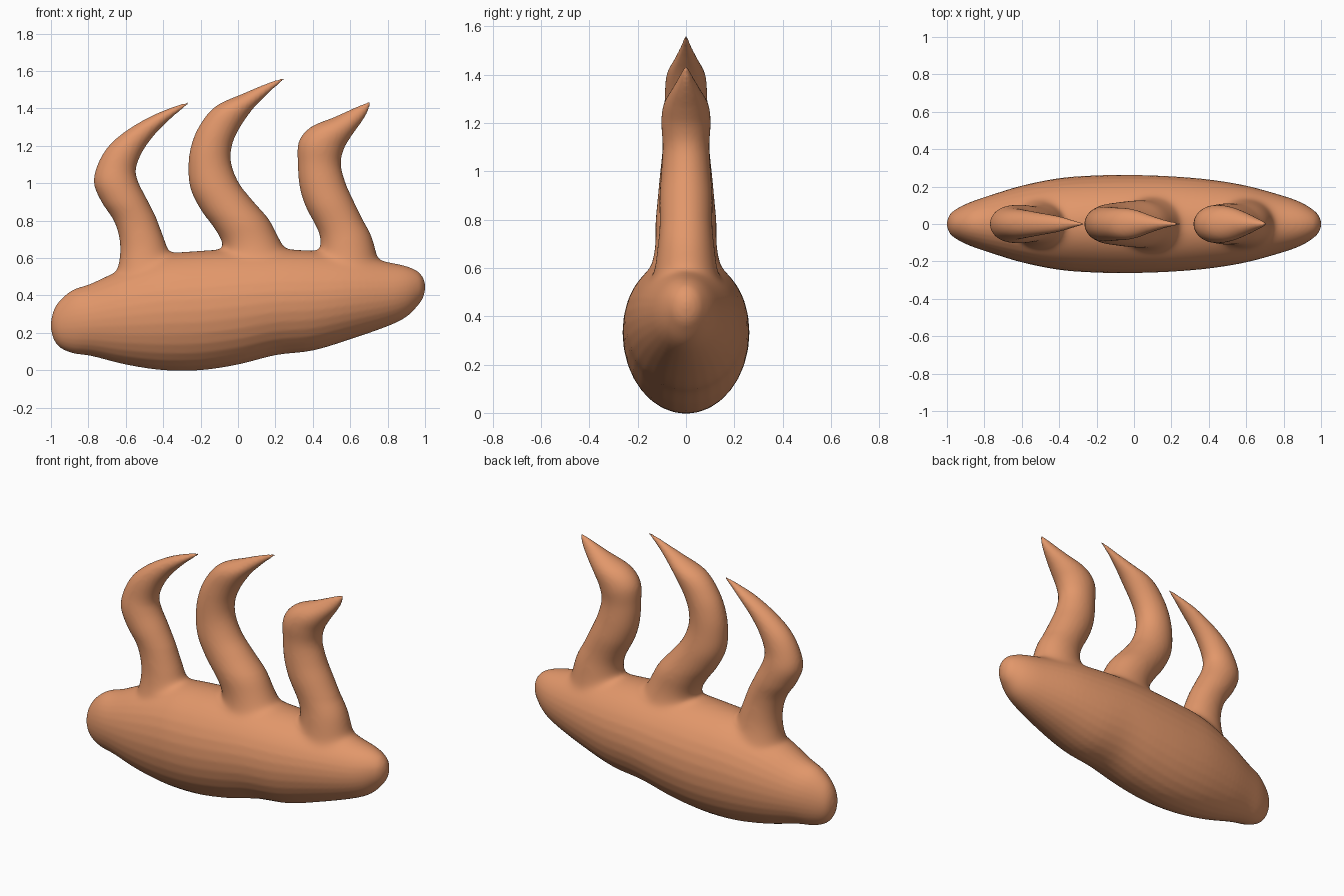
import bpy, bmesh, math
from mathutils import Vector

old = bpy.data.objects.get("Cube")
if old:
    bpy.data.objects.remove(old, do_unlink=True)

# Single terracotta colour
clay = bpy.data.materials.new("terracotta orange")
clay.use_nodes = True
colour = (0.76, 0.31, 0.145, 1)
clay.diffuse_color = colour
clay.node_tree.nodes["Principled BSDF"].inputs["Base Color"].default_value = colour


def smooth_rows(rows, steps=5):
    """Catmull-Rom interpolation of a list of number rows."""
    result = []
    last = len(rows) - 1
    for i in range(last):
        quad = [Vector(rows[max(0, min(last, i + k))]) for k in (-1, 0, 1, 2)]
        a, b, c, d = quad
        for s in range(steps):
            t = s / steps
            result.append(b + 0.5 * t * (c - a + t * (2 * a - 5 * b + 4 * c - d
                          + t * (3 * (b - c) + d - a))))
    result.append(Vector(rows[-1]))
    return result


def loft(bm, sections, sides=32):
    """Skin elliptical rings; each section is (low point, high point, half depth)."""
    rings = []
    for low, high, depth in sections:
        middle, half = (low + high) / 2, (high - low) / 2
        ring = []
        for k in range(sides):
            angle = math.tau * k / sides
            point = middle + half * math.cos(angle)
            ring.append(bm.verts.new((point.x, depth * math.sin(angle), point.y)))
        rings.append(ring)
    for one, two in zip(rings, rings[1:]):
        for k in range(sides):
            n = (k + 1) % sides
            bm.faces.new((one[k], one[n], two[n], two[k]))
    bm.faces.new(rings[0][::-1])
    bm.faces.new(rings[-1])


bm = bmesh.new()

# Boat-shaped body: x, underside, top, half width
body = [
    (-1, .22, .26, .012), (-.985, .165, .32, .05), (-.95, .12, .375, .08),
    (-.88, .09, .43, .115), (-.78, .075, .465, .15), (-.6, .03, .55, .205),
    (-.4, 0, .62, .245), (-.2, 0, .64, .26), (0, .03, .65, .262),
    (.2, .08, .65, .255), (.4, .105, .64, .238), (.6, .165, .62, .205),
    (.8, .235, .58, .15), (.9, .285, .56, .112), (.965, .35, .53, .07),
    (.99, .39, .495, .04), (1, .43, .46, .012)]
loft(bm, [(Vector((x, lo)), Vector((x, hi)), w) for x, lo, hi, w in smooth_rows(body)])

# Curved tentacles: left edge x, z and right edge x, z up the stem
rear = [
    (-.66, .48, -.33, .52), (-.635, .6, -.365, .62), (-.635, .69, -.39, .7), (-.665, .8, -.435, .81),
    (-.73, .9, -.485, .91), (-.77, 1, -.535, 1.01), (-.75, 1.1, -.545, 1.08),
    (-.69, 1.2, -.51, 1.17), (-.59, 1.285, -.445, 1.26), (-.46, 1.36, -.36, 1.345),
    (-.34, 1.41, -.3, 1.395), (-.268, 1.434, -.262, 1.424)]
middle = [
    (-.08, .5, .3, .56), (-.08, .66, .23, .69), (-.13, .76, .17, .8), (-.2, .86, .075, .91),
    (-.25, .96, .005, 1), (-.265, 1.06, -.035, 1.1), (-.255, 1.18, -.035, 1.19),
    (-.21, 1.3, 0, 1.28), (-.12, 1.41, .07, 1.385), (.03, 1.48, .135, 1.455),
    (.16, 1.535, .195, 1.51), (.247, 1.567, .252, 1.557)]
front = [
    (.43, .5, .76, .54), (.44, .69, .72, .71), (.41, .78, .67, .8), (.36, .88, .62, .9),
    (.33, .98, .575, 1), (.32, 1.1, .55, 1.1), (.325, 1.22, .565, 1.18),
    (.39, 1.3, .605, 1.25), (.52, 1.355, .655, 1.32), (.64, 1.41, .69, 1.375),
    (.704, 1.437, .71, 1.427)]
for stem in (rear, middle, front):
    sections = []
    for x1, z1, x2, z2 in smooth_rows(stem):
        a, b = Vector((x1, z1)), Vector((x2, z2))
        sections.append((a, b, 0.42 * (b - a).length))
    loft(bm, sections)

bmesh.ops.recalc_face_normals(bm, faces=bm.faces)
mesh = bpy.data.meshes.new("tentacled_body")
bm.to_mesh(mesh)
bm.free()
obj = bpy.data.objects.new("tentacled_body", mesh)
bpy.context.collection.objects.link(obj)
bpy.ops.object.select_all(action="DESELECT")
bpy.context.view_layer.objects.active = obj
obj.select_set(True)

# Fuse all parts into one skin
fuse = obj.modifiers.new("fuse", "REMESH")
fuse.mode = "VOXEL"
fuse.voxel_size = 0.009
bpy.ops.object.modifier_apply(modifier=fuse.name)

# Soften the joints between tentacles and body
joints = obj.vertex_groups.new(name="joints")
for v in obj.data.vertices:
    weight = max(0, 1 - abs(v.co.z - 0.65) / 0.17)
    if weight > 0:
        joints.add([v.index], min(1, 2 * weight), "REPLACE")
blend = obj.modifiers.new("blend", "SMOOTH")
blend.factor, blend.iterations, blend.vertex_group = 0.5, 90, "joints"
polish = obj.modifiers.new("polish", "SMOOTH")
polish.factor, polish.iterations = 0.5, 5
for name in ("blend", "polish"):
    bpy.ops.object.modifier_apply(modifier=name)

obj.data.materials.clear()
obj.data.materials.append(clay)
bpy.ops.object.shade_smooth()
